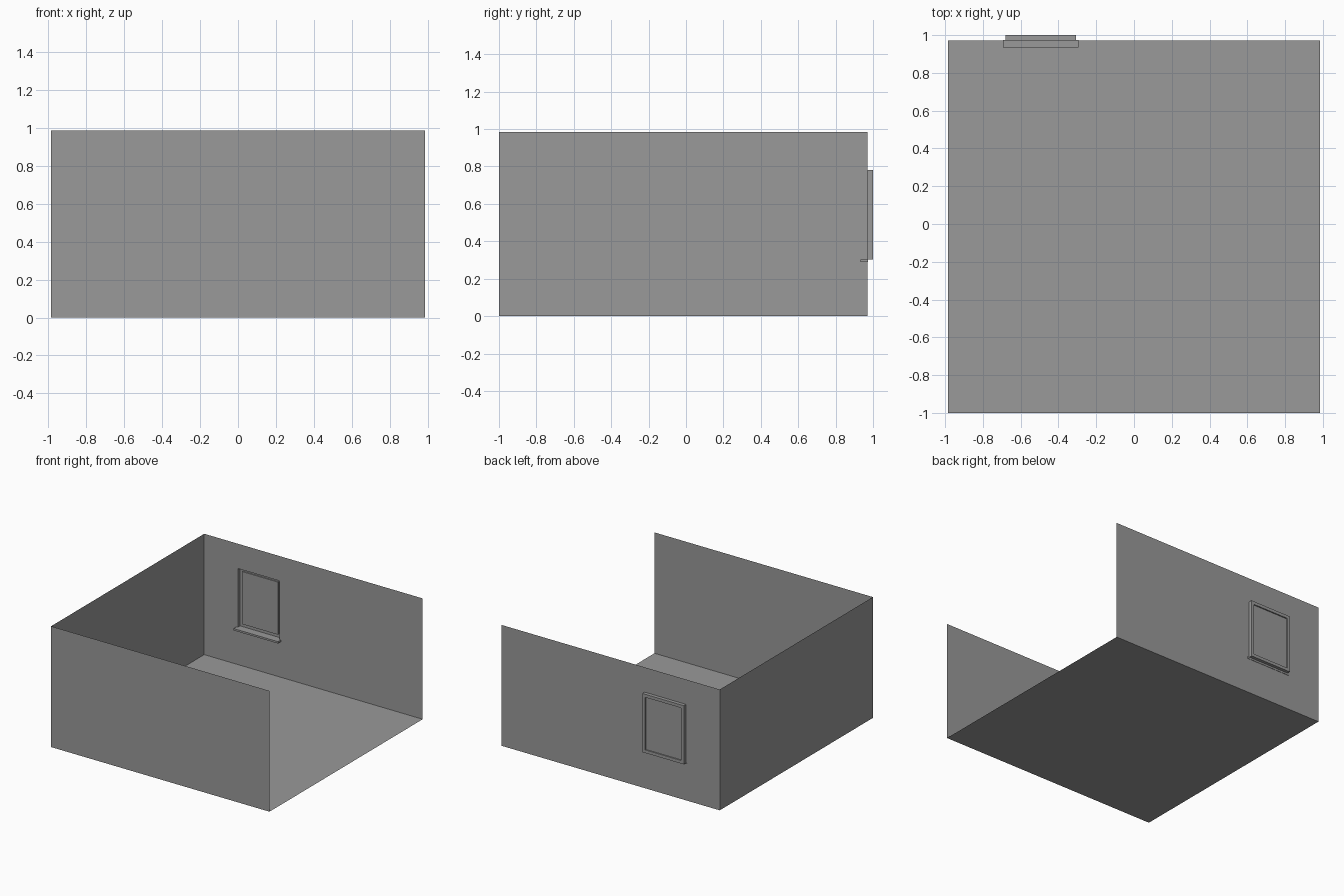
import bpy, bmesh
from mathutils import Vector

if "Cube" in bpy.data.objects:
    bpy.data.objects.remove(bpy.data.objects["Cube"])

W, H = 0.984, 0.984            # half width and wall height
Y0, Y1, YO = -1.0, 0.971, 1.0  # front wall, back wall, outer window face

# Mid-grey for every part
grey = bpy.data.materials.new("grey")
grey.diffuse_color = (0.32, 0.32, 0.32, 1)
grey.use_nodes = True
grey.node_tree.nodes["Principled BSDF"].inputs["Base Color"].default_value = grey.diffuse_color


def make(name, polys):
    """Mesh object from lists of corner points, shared corners welded."""
    bm = bmesh.new()
    for poly in polys:
        bm.faces.new([bm.verts.new(p) for p in poly])
    bmesh.ops.remove_doubles(bm, verts=bm.verts, dist=1e-5)
    mesh = bpy.data.meshes.new(name)
    bm.to_mesh(mesh)
    bm.free()
    mesh.materials.append(grey)
    ob = bpy.data.objects.new(name, mesh)
    bpy.context.collection.objects.link(ob)
    return ob


def rect(x0, x1, z0, z1, y):
    return [Vector(p) for p in ((x0, y, z0), (x1, y, z0), (x1, y, z1), (x0, y, z1))]


def ring(a, b):
    """Four quads joining two rectangles."""
    return [[a[i], a[(i + 1) % 4], b[(i + 1) % 4], b[i]] for i in range(4)]


# Floor and single-sheet walls; the right side stays open
make("floor", [[(-W, Y0, 0), (W, Y0, 0), (W, Y1, 0), (-W, Y1, 0)]])
make("front_wall", [rect(-W, W, 0, H, Y0)])
make("left_wall", [[(-W, Y1, 0), (-W, Y0, 0), (-W, Y0, H), (-W, Y1, H)]])

# Back wall with the window opening
x0, x1, z0, z1 = -0.681, -0.308, 0.304, 0.782
opening = rect(x0, x1, z0, z1, Y1)
make("back_wall", ring(rect(-W, W, 0, H, Y1), opening))

# Window: reveal, frame border, shallow step and pane
t = 0.025
inner = (x0 + t, x1 - t, z0 + t, z1 - t)
outer = rect(x0, x1, z0, z1, YO)
border = rect(*inner, YO)
pane = rect(*inner, YO - 0.01)
make("window_frame", ring(opening, outer) + ring(outer, border) + ring(border, pane))
make("window_pane", [pane])

# Window sill, its back edge just proud of the wall
bpy.ops.mesh.primitive_cube_add(size=1, location=(-0.4945, 0.954, 0.2965))
sill = bpy.context.object
sill.name = "window_sill"
sill.scale = (0.4, 0.04, 0.015)
sill.data.materials.append(grey)
